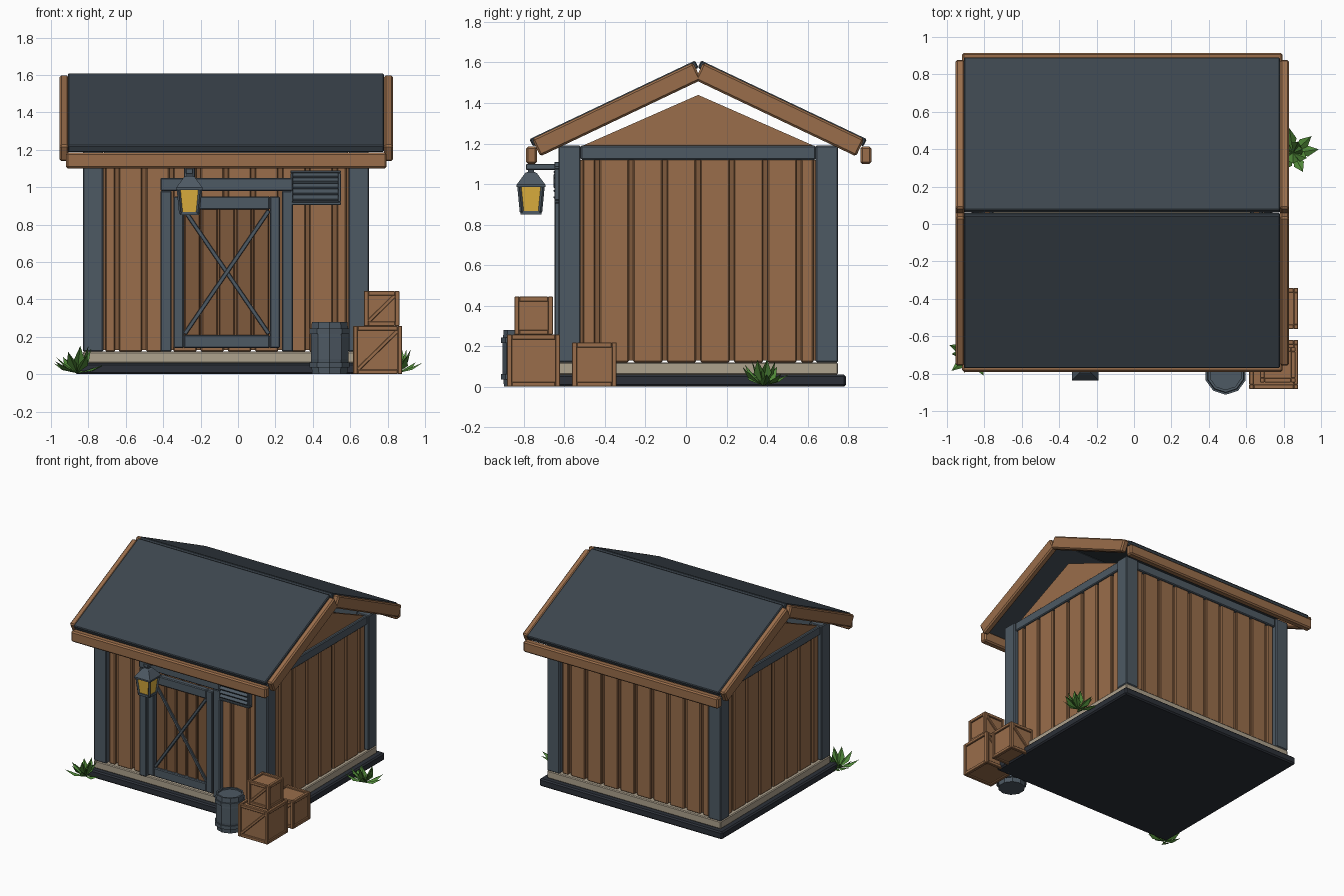
import bpy, bmesh, math, random
from mathutils import Matrix, Vector

if "Cube" in bpy.data.objects:
    bpy.data.objects.remove(bpy.data.objects["Cube"])

random.seed(4)
CX, CY = -0.065, 0.06          # centre of the hut


def material(name, rgb):
    m = bpy.data.materials.new(name)
    m.diffuse_color = (*rgb, 1)
    m.use_nodes = True
    m.node_tree.nodes["Principled BSDF"].inputs["Base Color"].default_value = m.diffuse_color
    return m


WOOD = material("wood", (0.32, 0.155, 0.07))
DARK_WOOD = material("dark_wood", (0.21, 0.10, 0.045))
SLATE = material("slate", (0.075, 0.1, 0.125))
ROOF = material("roofing", (0.045, 0.06, 0.075))
DARK = material("dark", (0.025, 0.03, 0.04))
STONE = material("stone", (0.42, 0.36, 0.27))
GLASS = material("lamp_glow", (0.75, 0.45, 0.05))
LEAF = material("leaf", (0.08, 0.25, 0.04))


def finish(name, bm, mat, bevel=0):
    bmesh.ops.recalc_face_normals(bm, faces=bm.faces)
    me = bpy.data.meshes.new(name)
    bm.to_mesh(me)
    bm.free()
    me.materials.append(mat)
    ob = bpy.data.objects.new(name, me)
    bpy.context.collection.objects.link(ob)
    if bevel:
        mod = ob.modifiers.new("bevel", "BEVEL")
        mod.width, mod.segments = bevel, 1
        mod.limit_method, mod.angle_limit = "ANGLE", math.radians(50)
    return ob


def boxes(name, mat, items, bevel=0.006):
    """One object from boxes (x0, x1, y0, y1, z0, z1[, rotation matrix])."""
    bm = bmesh.new()
    for x0, x1, y0, y1, z0, z1, *rot in items:
        m = Matrix.Translation(((x0 + x1) / 2, (y0 + y1) / 2, (z0 + z1) / 2))
        if rot:
            m = m @ rot[0]
        bmesh.ops.create_cube(bm, size=1, matrix=m @ Matrix.Diagonal((x1 - x0, y1 - y0, z1 - z0, 1)))
    return finish(name, bm, mat, bevel)


def lathe(name, mat, centre, profile, sides, turn=0):
    """Low-poly solid of revolution from (radius, z) points, capped."""
    bm = bmesh.new()
    rings = []
    for r, z in profile:
        rings.append([bm.verts.new((centre[0] + r * math.cos(turn + a * math.tau / sides),
                                    centre[1] + r * math.sin(turn + a * math.tau / sides), z))
                      for a in range(sides)])
    for a, b in zip(rings, rings[1:]):
        for i in range(sides):
            j = (i + 1) % sides
            bm.faces.new((a[i], a[j], b[j], b[i]))
    bm.faces.new(rings[0])
    bm.faces.new(rings[-1])
    return finish(name, bm, mat)


def brace(xa, za, xb, zb, y0, y1, w):
    """Diagonal bar in the xz plane."""
    ln, ang = math.hypot(xb - xa, zb - za), math.atan2(zb - za, xb - xa)
    cx, cz = (xa + xb) / 2, (za + zb) / 2
    return (cx - ln / 2, cx + ln / 2, y0, y1, cz - w / 2, cz + w / 2, Matrix.Rotation(-ang, 4, "Y"))


# Foundation
boxes("foundation_slab", DARK, [(-0.87, 0.74, -0.67, 0.79, 0, 0.06)], 0.01)
boxes("stone_sill", STONE, [(-0.83, 0.70, -0.63, 0.75, 0.06, 0.12)])

# Corner posts and top beams
boxes("corner_posts", SLATE, [(x, x + 0.11, y, y + 0.11, 0.12, 1.19)
                              for x in (-0.83, 0.59) for y in (-0.63, 0.64)])
boxes("top_beams", SLATE,
      [(x, x + 0.07, -0.52, 0.64, 1.12, 1.19) for x in (-0.82, 0.62)] +
      [(-0.72, 0.59, y, y + 0.07, 1.12, 1.19) for y in (-0.62, 0.67)])

# Plank walls with narrow grooves over a backing panel
side, front = [], []
pitch = 1.16 / 7
for sx in (-1, 1):
    x = CX + sx * 0.725
    ends = [-0.52] + [CY + (i - 3) * pitch for i in range(7)] + [0.64]
    side += [(x - 0.018, x + 0.018, a + 0.011, b - 0.011, 0.12, 1.125) for a, b in zip(ends, ends[1:])]
pitch = 1.31 / 9
for sy in (-1, 1):
    y = CY + sy * 0.65
    ends = [-0.72] + [CX + (i - 4) * pitch for i in range(9)] + [0.59]
    front += [(a + 0.011, b - 0.011, y - 0.018, y + 0.018, 0.12, 1.125) for a, b in zip(ends, ends[1:])]
boxes("side_wall_planks", WOOD, side)
boxes("front_and_back_wall_planks", WOOD, front)
boxes("wall_backing", DARK_WOOD,
      [(CX + s * 0.715 - 0.01, CX + s * 0.715 + 0.01, -0.52, 0.64, 0.13, 1.12) for s in (-1, 1)] +
      [(-0.72, 0.59, CY + s * 0.64 - 0.01, CY + s * 0.64 + 0.01, 0.13, 1.12) for s in (-1, 1)], 0)

# Gable panels
for tag, x in (("left", -0.80), ("right", 0.64)):
    bm = bmesh.new()
    f = bm.faces.new([bm.verts.new((x, y, z)) for y, z in ((-0.52, 1.185), (0.64, 1.185), (CY, 1.44))])
    ext = bmesh.ops.extrude_face_region(bm, geom=[f])
    bmesh.ops.translate(bm, vec=(0.03, 0, 0), verts=[v for v in ext["geom"] if isinstance(v, bmesh.types.BMVert)])
    finish(tag + "_gable", bm, WOOD)


# Roof slopes, barge boards and fascias, mirrored over the ridge
def slope(y_ridge, z_ridge, length, thick, x0, x1, s):
    a = math.radians(25.4)
    u, n = Vector((-math.cos(a), -math.sin(a))), Vector((math.sin(a), -math.cos(a)))
    c = Vector((y_ridge, z_ridge)) + u * length / 2 + n * thick / 2
    cy = CY + s * (CY - c.x)
    return (x0, x1, cy - length / 2, cy + length / 2, c.y - thick / 2, c.y + thick / 2,
            Matrix.Rotation(-s * a, 4, "X"))


boxes("roof_slopes", ROOF, [slope(0.045, 1.61, 0.905, 0.04, -0.91, 0.78, s) for s in (-1, 1)])
boxes("barge_boards", WOOD, [slope(0.035, 1.6, 0.88, 0.095, x, x + 0.05, s)
                             for s in (-1, 1) for x in (-0.955, 0.78)], 0.01)
boxes("fascia_boards", WOOD, [(-0.92, 0.795, y, y + 0.055, 1.10, 1.185) for y in (-0.79, 0.86)], 0.01)

# Door with frame and crossed braces
boxes("door_frame", SLATE, [(-0.415, -0.355, -0.65, -0.59, 0.12, 0.98),
                            (0.235, 0.295, -0.65, -0.59, 0.12, 0.98),
                            (-0.415, 0.295, -0.655, -0.59, 0.98, 1.05)])
boxes("door_leaf_frame", SLATE, [(-0.345, -0.29, -0.645, -0.6, 0.14, 0.95), (0.17, 0.225, -0.645, -0.6, 0.14, 0.95),
                                 (-0.29, 0.17, -0.645, -0.6, 0.88, 0.95), (-0.29, 0.17, -0.645, -0.6, 0.14, 0.21)])
boxes("door_planks", DARK_WOOD, [(-0.29 + i * 0.092 + 0.004, -0.202 + i * 0.092, -0.625, -0.6, 0.15, 0.94)
                                 for i in range(5)])
boxes("door_braces", SLATE, [brace(-0.285, 0.215, 0.165, 0.875, -0.64, -0.62, 0.022),
                             brace(-0.285, 0.875, 0.165, 0.215, -0.638, -0.62, 0.022)], 0.003)

# Louvred vent
boxes("vent_frame", SLATE, [(0.28, 0.55, -0.65, -0.6, 1.075, 1.09), (0.28, 0.55, -0.65, -0.6, 0.905, 0.92),
                            (0.28, 0.295, -0.65, -0.6, 0.92, 1.075), (0.535, 0.55, -0.65, -0.6, 0.92, 1.075),
                            (0.29, 0.54, -0.62, -0.6, 0.91, 1.08)], 0.003)
boxes("vent_slats", SLATE, [(0.295, 0.535, -0.655, -0.615, z, z + 0.014, Matrix.Rotation(math.radians(35), 4, "X"))
                            for z in (0.935, 0.967, 0.999, 1.031, 1.059)], 0)

# Hanging lamp
LX, LY, Q = -0.26, -0.765, math.pi / 4
boxes("lamp_bracket", SLATE, [(LX - 0.02, LX + 0.02, -0.79, -0.6, 1.07, 1.10),
                              (LX - 0.03, LX + 0.03, -0.65, -0.6, 1.0, 1.11)], 0.004)
lathe("lamp_hood", SLATE, (LX, LY), [(0.1, 0.985), (0.1, 0.997), (0.04, 1.055), (0.022, 1.06), (0.022, 1.08)], 4, Q)
lathe("lamp_glass", GLASS, (LX, LY), [(0.062, 0.865), (0.08, 0.99)], 4, Q)
lathe("lamp_base", SLATE, (LX, LY), [(0.072, 0.85), (0.072, 0.868)], 4, Q)
bm = bmesh.new()
for i in range(4):
    d = Vector((math.cos(Q + i * math.pi / 2), math.sin(Q + i * math.pi / 2), 0))
    p, q = Vector((LX, LY, 0.86)) + d * 0.064, Vector((LX, LY, 0.99)) + d * 0.082
    m = Matrix.Translation((p + q) / 2) @ (q - p).to_track_quat("Z", "Y").to_matrix().to_4x4()
    bmesh.ops.create_cube(bm, size=1, matrix=m @ Matrix.Diagonal((0.014, 0.014, (q - p).length, 1)))
finish("lamp_corner_bars", bm, SLATE)

# Barrel with hoops and recessed lid
lathe("barrel", SLATE, (0.49, -0.80),
      [(0.098, 0), (0.106, 0.08), (0.106, 0.2), (0.1, 0.28), (0.086, 0.28), (0.086, 0.268)], 10, math.pi / 10)
for i, z in enumerate((0.035, 0.215)):
    lathe("barrel_hoop_%d" % (i + 1), SLATE, (0.49, -0.80), [(0.113, z), (0.113, z + 0.028)], 10, math.pi / 10)


# Crates: inset panel, edge bars, diagonal on front and back
def crate(name, cx, cy, z, w, h):
    r, t = w / 2, 0.024
    edge = [(cx + sx * (r - t / 2), cy + sy * (r - t / 2)) for sx in (-1, 1) for sy in (-1, 1)]
    items = [(x - t / 2, x + t / 2, y - t / 2, y + t / 2, z, z + h) for x, y in edge]
    for zz in (z, z + h - t):
        for s in (-1, 1):
            c = s * (r - t / 2)
            items.append((cx - r + t, cx + r - t, cy + c - t / 2, cy + c + t / 2, zz, zz + t))
            items.append((cx + c - t / 2, cx + c + t / 2, cy - r + t, cy + r - t, zz, zz + t))
    for s in (-1, 1):
        y = cy + s * (r - 0.01)
        items.append(brace(cx - r + t, z + t, cx + r - t, z + h - t, y - 0.008, y + 0.008, 0.02))
    boxes(name + "_frame", WOOD, items, 0.003)
    i = r - 0.012
    boxes(name + "_panels", WOOD, [(cx - i, cx + i, cy - i, cy + i, z + 0.01, z + h - 0.012)], 0)


crate("large_crate", 0.747, -0.752, 0, 0.262, 0.257)
crate("upper_crate", 0.768, -0.752, 0.257, 0.19, 0.188)
crate("small_crate", 0.768, -0.452, 0, 0.22, 0.218)


# Plants: folded diamond leaves fanned around a centre
def plant(name, cx, cy):
    bm = bmesh.new()
    for i in range(13):
        a = i * 2.4 + random.uniform(-0.2, 0.2)
        tilt = math.radians((22, 42, 62)[i % 3] + random.uniform(-6, 6))
        ln = random.uniform(0.145, 0.175)
        out, sidev = Vector((math.cos(a), math.sin(a), 0)), Vector((-math.sin(a), math.cos(a), 0))
        d = out * math.cos(tilt) + Vector((0, 0, math.sin(tilt)))
        n = d.cross(sidev)
        o = Vector((cx, cy, 0.005))
        base, tip, mid, left, right = [bm.verts.new(p) for p in (
            o, o + d * ln * 0.95, o + d * ln * 0.55,
            o + d * ln * 0.5 + sidev * 0.03 - n * 0.012, o + d * ln * 0.5 - sidev * 0.03 - n * 0.012)]
        for f in ((base, mid, left), (base, right, mid), (mid, tip, left), (mid, right, tip)):
            bm.faces.new(f)
    finish(name, bm, LEAF)


plant("front_left_plant", -0.86, -0.69)
plant("right_side_plant", 0.85, 0.38)
